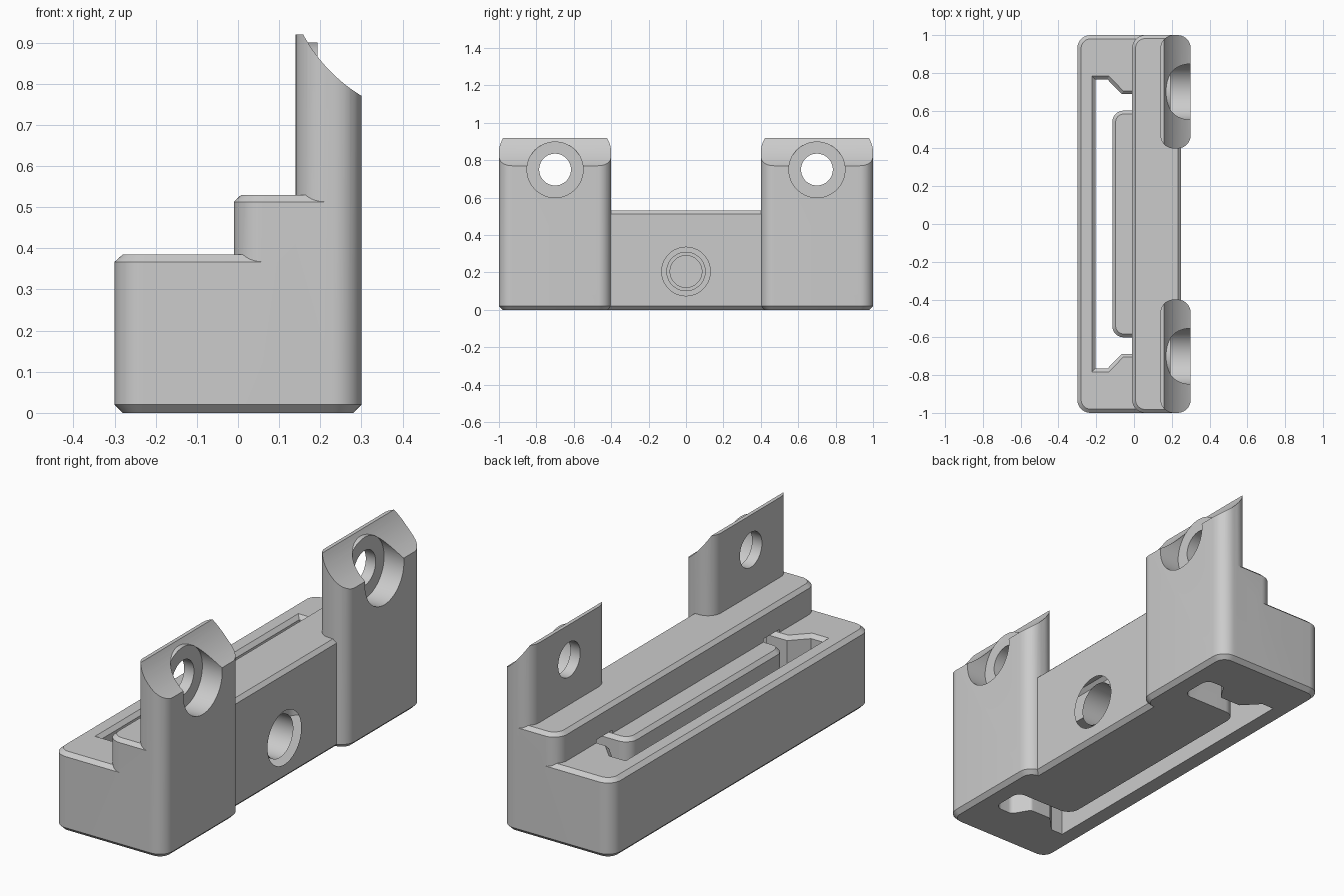
import bpy, bmesh, math
from mathutils import Vector, Matrix

if "Cube" in bpy.data.objects:
    bpy.data.objects.remove(bpy.data.objects["Cube"], do_unlink=True)

grey = bpy.data.materials.new("plain grey")
grey.use_nodes = True
grey.diffuse_color = (0.6, 0.6, 0.6, 1)
grey.node_tree.nodes["Principled BSDF"].inputs["Base Color"].default_value = (0.6, 0.6, 0.6, 1)


def finish(name, bm):
    bmesh.ops.recalc_face_normals(bm, faces=bm.faces[:])
    mesh = bpy.data.meshes.new(name)
    bm.to_mesh(mesh)
    bm.free()
    mesh.materials.append(grey)
    ob = bpy.data.objects.new(name, mesh)
    bpy.context.collection.objects.link(ob)
    return ob


def outline(corners, inset, seg=10):
    """Counter-clockwise corners (x, y, radius), moved inward and rounded."""
    out, n = [], len(corners)
    for i, (x, y, r) in enumerate(corners):
        p = Vector((x, y))
        d1 = (p - Vector(corners[i - 1][:2])).normalized()
        d2 = (Vector(corners[(i + 1) % n][:2]) - p).normalized()
        n1, n2 = Vector((-d1.y, d1.x)), Vector((-d2.y, d2.x))
        p = p + (n1 + n2) * (inset / (1 + n1.dot(n2)))
        turn = math.atan2(d1.x * d2.y - d1.y * d2.x, d1.dot(d2))
        if r == 0:
            out.append(p)
            continue
        side = 1 if turn > 0 else -1
        r = max(r - side * inset, 0.002)
        start = p - d1 * (r * math.tan(abs(turn) / 2))
        centre = start + n1 * side * r
        for k in range(seg + 1):
            out.append(centre + Matrix.Rotation(turn * k / seg, 2) @ (start - centre))
    return out


def prism(name, corners, levels):
    """Stack of outlines at (z, inset) levels, capped at both ends."""
    bm = bmesh.new()
    rings = [[bm.verts.new((p.x, p.y, z)) for p in outline(corners, inset)]
             for z, inset in levels]
    n = len(rings[0])
    for a, b in zip(rings, rings[1:]):
        for i in range(n):
            j = (i + 1) % n
            bm.faces.new((a[i], a[j], b[j], b[i]))
    bm.faces.new(rings[0][::-1])
    bm.faces.new(rings[-1])
    return finish(name, bm)


def rect(x0, x1, y0, y1, r_left, r_right):
    return [(x0, y0, r_left), (x1, y0, r_right), (x1, y1, r_right), (x0, y1, r_left)]


def cylinder(name, x0, x1, y, z, r0, r1=None):
    """Cylinder or cone running along x."""
    bm = bmesh.new()
    m = Matrix.Translation(((x0 + x1) / 2, y, z)) @ Matrix.Rotation(math.pi / 2, 4, 'Y')
    bmesh.ops.create_cone(bm, cap_ends=True, segments=64, radius1=r0,
                          radius2=r0 if r1 is None else r1, depth=x1 - x0, matrix=m)
    return finish(name, bm)


def combine(ob, tool, operation):
    tool.hide_render = True
    mod = ob.modifiers.new("combine", 'BOOLEAN')
    mod.operation, mod.solver, mod.object = operation, 'EXACT', tool
    bpy.ops.object.select_all(action='DESELECT')
    bpy.context.view_layer.objects.active = ob
    ob.select_set(True)
    bpy.ops.object.modifier_apply(modifier=mod.name)
    bpy.data.objects.remove(tool, do_unlink=True)


# Stepped body: low shelf, raised step and two mounting towers
body = prism("mounting_block", rect(-0.3, 0.15, -1, 1, 0.07, 0.04),
             [(0, 0.02), (0.02, 0), (0.367, 0), (0.385, 0.02)])
step = prism("step", rect(-0.01, 0.25, -1, 1, 0.07, 0.04),
             [(0, 0.02), (0.02, 0), (0.513, 0), (0.53, 0.018)])
combine(body, step, 'UNION')
for y0, y1 in ((0.4, 1), (-1, -0.4)):
    tower = prism("tower", rect(0.14, 0.3, y0, y1, 0.07, 0.07),
                  [(0, 0.02), (0.02, 0), (0.92, 0)])
    combine(body, tower, 'UNION')

# Concave scoop across the tower tops
bm = bmesh.new()
bmesh.ops.create_cone(bm, cap_ends=True, segments=160, radius1=0.39, radius2=0.39, depth=2.4,
                      matrix=Matrix.Translation((0.502, 0, 1.104)) @ Matrix.Rotation(math.pi / 2, 4, 'X'))
combine(body, finish("scoop_cutter", bm), 'DIFFERENCE')

# Screw seats and through holes in the towers
for y in (0.7, -0.7):
    combine(body, cylinder("screw_seat", 0.155, 0.193, y, 0.75, 0.15), 'UNION')
    combine(body, cylinder("seat_cutter", 0.193, 0.5, y, 0.75, 0.15), 'DIFFERENCE')
    combine(body, cylinder("screw_hole_cutter", 0.0, 0.5, y, 0.75, 0.085), 'DIFFERENCE')

# C-shaped slot around the tongue, flared at the shelf top
half = [(-0.205, 0.765, 0), (-0.14, 0.765, 0), (-0.065, 0.687, 0), (0.05, 0.687, 0.02),
        (0.1, 0.77, 0.03), (0.2, 0.77, 0.04), (0.2, 0.6, 0.04), (-0.115, 0.6, 0.06)]
loop = half + [(x, -y, r) for x, y, r in reversed(half)]
slot = prism("slot_cutter", loop[::-1],
             [(-0.1, 0), (0.367, 0), (0.385, -0.018), (0.4, -0.018)])
combine(body, slot, 'DIFFERENCE')

# Stepped centre hole through to the slot
combine(body, cylinder("centre_hole_cutter", -0.15, 0.1, 0, 0.205, 0.085), 'DIFFERENCE')
combine(body, cylinder("centre_bore_cutter", 0.05, 0.4, 0, 0.205, 0.105), 'DIFFERENCE')
combine(body, cylinder("centre_chamfer_cutter", 0.225, 0.275, 0, 0.205, 0.105, 0.155), 'DIFFERENCE')

# Smooth shading with crisp edges
bpy.ops.object.select_all(action='DESELECT')
body.select_set(True)
bpy.context.view_layer.objects.active = body
bpy.ops.object.shade_smooth_by_angle(angle=math.radians(30))
